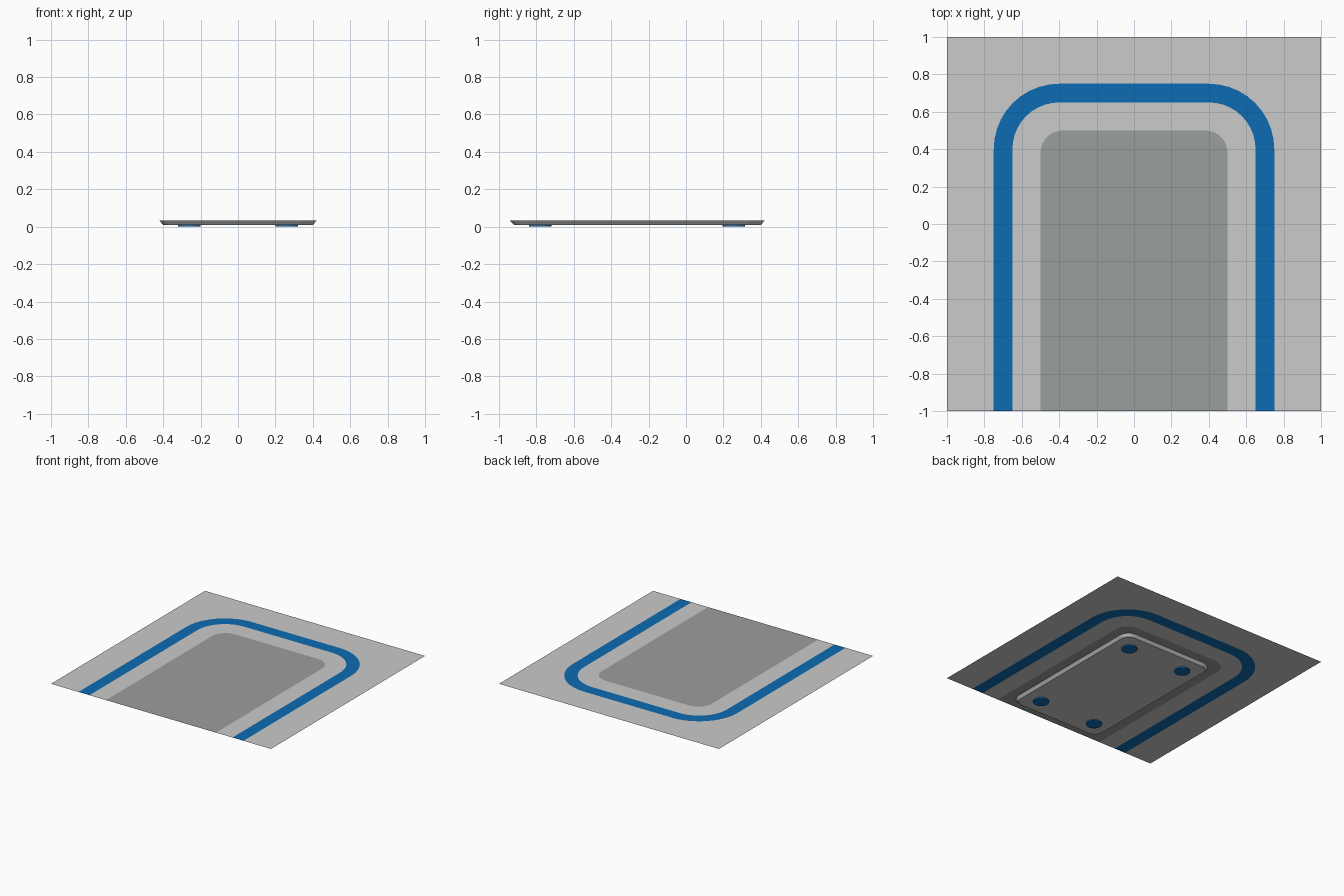
import bpy, bmesh, math

if "Cube" in bpy.data.objects:
    bpy.data.objects.remove(bpy.data.objects["Cube"])

SEG = 10          # segments per rounded corner
TOP = 0.032       # height of the sheet
TRAY = 0.01       # underside of the tray


def material(name, rgb):
    m = bpy.data.materials.new(name)
    lin = [c / 12.92 if c <= 0.04045 else ((c + 0.055) / 1.055) ** 2.4 for c in rgb]
    m.diffuse_color = (*lin, 1)
    m.use_nodes = True
    m.node_tree.nodes["Principled BSDF"].inputs["Base Color"].default_value = m.diffuse_color
    return m


light = material("light_grey", (0.79, 0.795, 0.79))
blue = material("blue", (0.05, 0.42, 0.70))
dark = material("mid_grey", (0.605, 0.62, 0.617))


def arc(cx, cy, r, start):
    return [(cx + r * math.cos(a), cy + r * math.sin(a))
            for a in (start + math.pi / 2 * i / SEG for i in range(SEG + 1))]


def arch(h, r):
    """Open arch outline: up the right side, over the top, down the left."""
    c = h - r
    return [(h, -1)] + arc(c, c, r, 0) + arc(-c, c, r, math.pi / 2) + [(-h, -1)]


def rounded_rect(x, y0, y1, r):
    return (arc(x - r, y1 - r, r, 0) + arc(r - x, y1 - r, r, math.pi / 2)
            + arc(r - x, y0 + r, r, math.pi) + arc(x - r, y0 + r, r, 1.5 * math.pi))


def finish(bm, name, mats):
    bmesh.ops.remove_doubles(bm, verts=bm.verts, dist=1e-5)
    me = bpy.data.meshes.new(name)
    bm.to_mesh(me)
    bm.free()
    for m in mats:
        me.materials.append(m)
    ob = bpy.data.objects.new(name, me)
    bpy.context.collection.objects.link(ob)
    return ob


# Flat square sheet: nested arches make border, blue line, inner border, panel
bm = bmesh.new()
rings = [[bm.verts.new((x, y, TOP)) for x, y in arch(h, r)]
         for h, r in ((1, 0), (0.75, 0.35), (0.65, 0.25), (0.5, 0.12))]
for k, mat in enumerate((0, 1, 0)):
    a, b = rings[k], rings[k + 1]
    for i in range(len(a) - 1):
        f = bm.faces.new((a[i], a[i + 1], b[i + 1], b[i]))
        f.material_index = mat
bm.faces.new(rings[3]).material_index = 2
finish(bm, "marked_sheet", (light, blue, dark))

# Shallow tray under the panel with sloping sides
bm = bmesh.new()
upper = [bm.verts.new((x, y, TOP)) for x, y in rounded_rect(0.42, -0.94, 0.42, 0.09)]
lower = [bm.verts.new((x, y, TRAY)) for x, y in rounded_rect(0.40, -0.92, 0.40, 0.07)]
n = len(upper)
for i in range(n):
    j = (i + 1) % n
    bm.faces.new((lower[i], lower[j], upper[j], upper[i]))
bm.faces.new(lower[::-1])
tray = finish(bm, "under_tray", (light,))

# Four round pads the tray rests on
for x in (-0.26, 0.26):
    for y in (-0.78, 0.255):
        bm = bmesh.new()
        bmesh.ops.create_cone(bm, cap_ends=True, segments=24, radius1=0.06,
                              radius2=0.06, depth=TRAY)
        bmesh.ops.translate(bm, verts=bm.verts, vec=(x, y, TRAY / 2))
        finish(bm, "foot_pad", (blue,))
